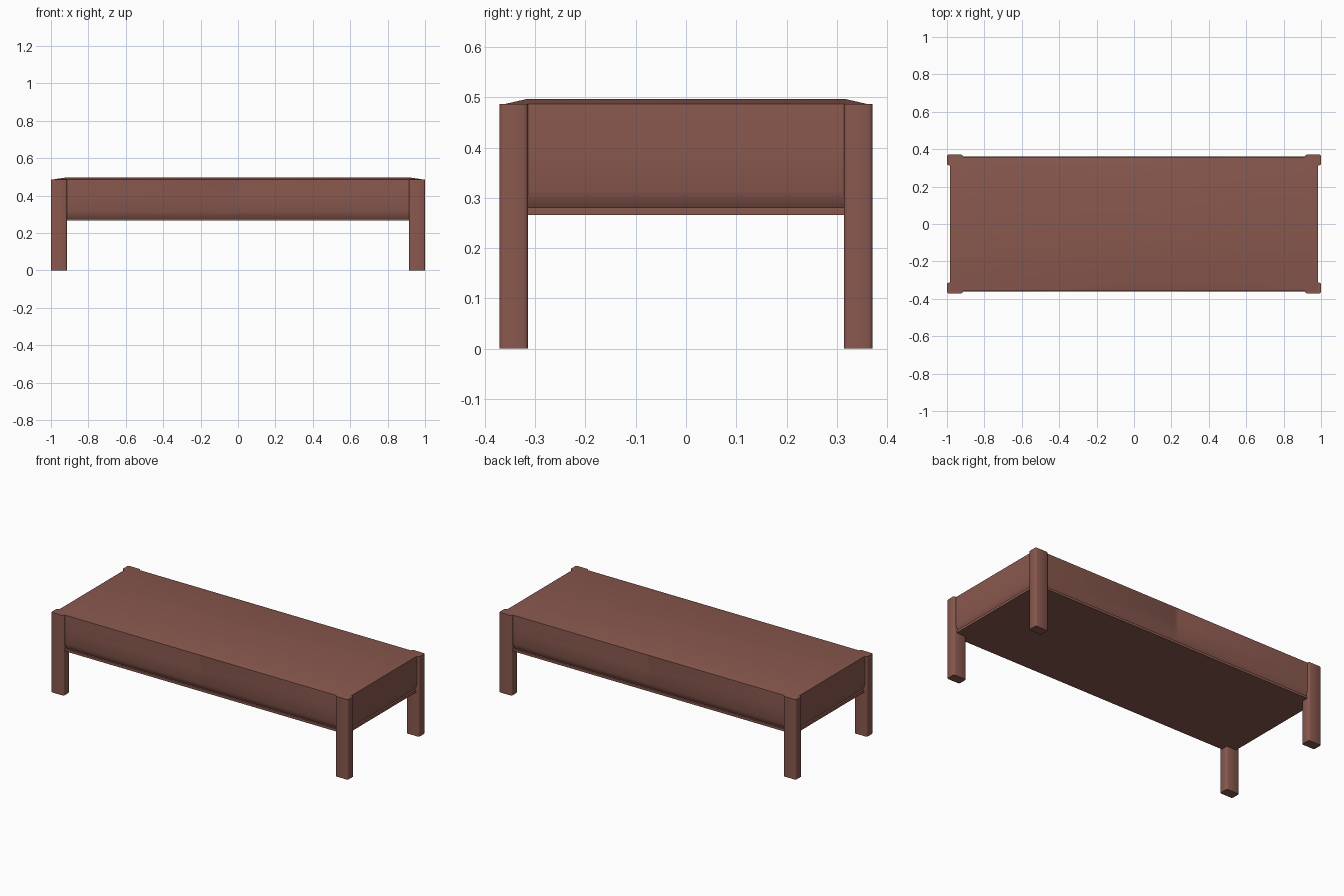
import bpy, bmesh

if "Cube" in bpy.data.objects:
    bpy.data.objects.remove(bpy.data.objects["Cube"])

brown = bpy.data.materials.new("brown wood")
brown.diffuse_color = (0.25, 0.098, 0.077, 1)
brown.use_nodes = True
brown.node_tree.nodes["Principled BSDF"].inputs["Base Color"].default_value = brown.diffuse_color


def finish(bm, name, angle=0.6):
    bmesh.ops.recalc_face_normals(bm, faces=bm.faces)
    me = bpy.data.meshes.new(name)
    bm.to_mesh(me)
    bm.free()
    me.materials.append(brown)
    ob = bpy.data.objects.new(name, me)
    bpy.context.collection.objects.link(ob)
    bpy.ops.object.select_all(action='DESELECT')
    ob.select_set(True)
    bpy.context.view_layer.objects.active = ob
    bpy.ops.object.shade_smooth_by_angle(angle=angle)
    return ob


def loft(name, rings):
    """Stack horizontal outlines (half x, half y, z, seam depth) and cap both ends."""
    bm = bmesh.new()
    loops = []
    for x, y, z, d in rings:
        half = [(-x, -y), (-0.015, -y), (0, -y + d), (0.015, -y), (x, -y)]
        outline = half + [(-a, -b) for a, b in half]
        loops.append([bm.verts.new((a, b, z)) for a, b in outline])
    for lo, hi in zip(loops, loops[1:]):
        n = len(lo)
        for i in range(n):
            bm.faces.new((lo[i], lo[(i + 1) % n], hi[(i + 1) % n], hi[i]))
    bm.faces.new(loops[0])
    bm.faces.new(loops[-1])
    return finish(bm, name)


# Body: gently crowned top, upright aprons with a centre seam, tucked lower edge
loft("table_body", [
    (0.965, 0.342, 0.275, 0),
    (0.978, 0.352, 0.292, 0),
    (0.985, 0.360, 0.315, 0),
    (0.985, 0.360, 0.400, 0.006),
    (0.985, 0.360, 0.470, 0.006),
    (0.984, 0.359, 0.487, 0),
    (0.915, 0.315, 0.497, 0),
])

# Thin base panel forming the lip under the aprons
loft("base_panel", [(0.98, 0.357, 0.266, 0), (0.98, 0.357, 0.281, 0)])

# Corner legs with softened vertical edges
for sx, xn in ((-1, "left"), (1, "right")):
    for sy, yn in ((-1, "front"), (1, "back")):
        bm = bmesh.new()
        bmesh.ops.create_cube(bm, size=1)
        for v in bm.verts:
            v.co = (sx * 0.9575 + v.co.x * 0.085,
                    sy * 0.3425 + v.co.y * 0.057,
                    (v.co.z + 0.5) * 0.487)
        upright = [e for e in bm.edges
                   if abs(e.verts[0].co.z - e.verts[1].co.z) > 0.1]
        bmesh.ops.bevel(bm, geom=upright, offset=0.008, segments=2,
                        profile=0.5, affect='EDGES')
        finish(bm, f"{yn}_{xn}_leg", 0.9)
